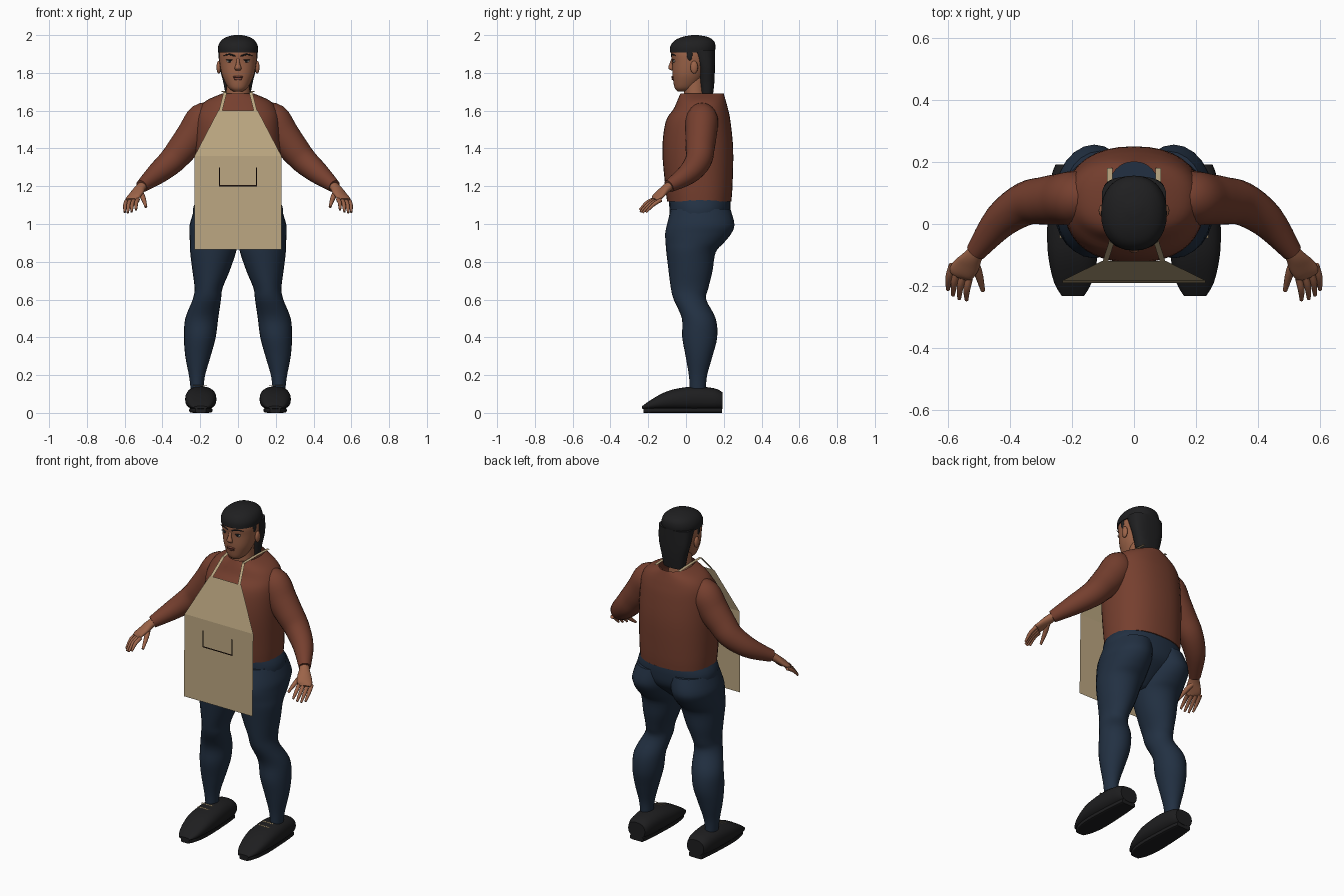
import bpy, bmesh, math
from mathutils import Vector

if "Cube" in bpy.data.objects:
    bpy.data.objects.remove(bpy.data.objects["Cube"])

def mat(name, r, g, b):
    m = bpy.data.materials.new(name)
    m.diffuse_color = (r, g, b, 1)
    m.use_nodes = True
    m.node_tree.nodes["Principled BSDF"].inputs["Base Color"].default_value = m.diffuse_color
    return m

SKIN = mat("skin", .33, .125, .065)
HAIR = mat("hair_black", .014, .014, .015)
SHIRT = mat("shirt_brown", .18, .05, .028)
PANTS = mat("trouser_navy", .016, .03, .055)
TAN = mat("apron_tan", .5, .385, .22)
SHOE = mat("shoe_black", .013, .013, .014)
SEAM = mat("seam_dark", .03, .012, .008)
LIP = mat("lip", .2, .06, .04)
WHITE = mat("eye_white", .5, .45, .4)

def finish(name, bm, m, mirror=False, smooth=True):
    bmesh.ops.recalc_face_normals(bm, faces=bm.faces)
    me = bpy.data.meshes.new(name)
    bm.to_mesh(me)
    bm.free()
    me.materials.append(m)
    ob = bpy.data.objects.new(name, me)
    bpy.context.collection.objects.link(ob)
    if mirror:
        ob.modifiers.new("mirror", 'MIRROR')
    if smooth:
        bpy.ops.object.select_all(action='DESELECT')
        ob.select_set(True)
        bpy.context.view_layer.objects.active = ob
        bpy.ops.object.shade_smooth_by_angle(angle=math.radians(50))
    return ob

def spline(rows, steps):
    """Catmull-Rom interpolation of the section rows."""
    out, n = [], len(rows)
    for i in range(n - 1):
        a, b, c, d = (rows[max(0, min(n - 1, i + k))] for k in (-1, 0, 1, 2))
        for s in range(steps):
            t = s / steps
            out.append([q + .5 * t * (r - p + t * (2*p - 5*q + 4*r - w + t * (3*(q - r) + w - p)))
                        for p, q, r, w in zip(a, b, c, d)])
    return out + [list(rows[-1])]

def loft(name, rows, m, axis='T', n=24, steps=4, power=2.0, mirror=False, caps=(True, True)):
    """Skin superellipse sections (x, y, z, ra, rb); axis Z or Y fixes the section plane, T follows the path."""
    rows = spline(rows, steps)
    bm = bmesh.new()
    rings = []
    for i, r in enumerate(rows):
        c = Vector(r[:3])
        u, v = Vector((1, 0, 0)), Vector((0, 1, 0))
        if axis == 'Y':
            v = Vector((0, 0, 1))
        elif axis == 'T':
            t = Vector(rows[min(i + 1, len(rows) - 1)][:3]) - Vector(rows[max(i - 1, 0)][:3])
            t.normalize()
            u = t.cross(Vector((0, 0, 1))).normalized()
            v = t.cross(u)
        ring = []
        for k in range(n):
            a = 2 * math.pi * k / n
            ca, sa = math.cos(a), math.sin(a)
            ring.append(bm.verts.new(c + u * r[3] * math.copysign(abs(ca) ** (2 / power), ca)
                                     + v * r[4] * math.copysign(abs(sa) ** (2 / power), sa)))
        rings.append(ring)
    for a, b in zip(rings, rings[1:]):
        for k in range(n):
            bm.faces.new((a[k], a[(k + 1) % n], b[(k + 1) % n], b[k]))
    if caps[0]:
        bm.faces.new(rings[0])
    if caps[1]:
        bm.faces.new(rings[-1])
    return finish(name, bm, m, mirror)

def column(name, rows, m, **kw):
    """Upright loft from (z, x centre, y front, y back, half width)."""
    return loft(name, [(x, (f + b) / 2, z, w, (b - f) / 2) for z, x, f, b, w in rows], m, axis='Z', **kw)

def blob(name, loc, size, m, mirror=True):
    bm = bmesh.new()
    bmesh.ops.create_uvsphere(bm, u_segments=16, v_segments=10, radius=1)
    for v in bm.verts:
        v.co = Vector(a * s + l for a, s, l in zip(v.co, size, loc))
    return finish(name, bm, m, mirror)

def sheet(name, polys, m, mirror=False):
    bm = bmesh.new()
    for p in polys:
        bm.faces.new([bm.verts.new(c) for c in p])
    bmesh.ops.remove_doubles(bm, verts=bm.verts, dist=1e-5)
    return finish(name, bm, m, mirror, False)

# Trousers: pelvis and two legs
column("trouser_seat", [(1.14, 0, -.093, .233, .21), (1.08, 0, -.088, .235, .238), (1.0, 0, -.09, .22, .22),
                        (.93, 0, -.085, .15, .13), (.87, 0, -.03, .08, .04)], PANTS, power=2.3)
column("trouser_leg", [(1.08, .11, -.08, .235, .12), (1.0, .128, -.1, .256, .127), (.95, .13, -.11, .24, .126),
                       (.9, .13, -.108, .2, .125), (.85, .132, -.104, .157, .121), (.75, .143, -.092, .14, .098),
                       (.66, .156, -.08, .118, .074), (.6, .165, -.065, .107, .075), (.5, .192, -.022, .157, .087),
                       (.4, .202, -.02, .165, .084), (.3, .212, -.002, .14, .067), (.2, .217, .015, .112, .043),
                       (.13, .217, .02, .105, .034)], PANTS, mirror=True)

# Shirt: body, open at the neck, and sleeves
column("shirt_body", [(1.12, 0, -.1, .24, .217), (1.2, 0, -.11, .246, .222), (1.39, 0, -.125, .25, .226),
                      (1.54, 0, -.108, .236, .222), (1.61, 0, -.065, .222, .205), (1.655, 0, -.045, .21, .165),
                      (1.69, 0, -.03, .2, .085)], SHIRT, n=36, power=2.3, caps=(True, False))
loft("shirt_sleeve", [(.12, .09, 1.58, .05, .06), (.18, .085, 1.555, .085, .09), (.235, .08, 1.475, .083, .088),
                      (.29, .075, 1.405, .077, .08), (.35, .065, 1.335, .07, .071), (.43, .01, 1.265, .057, .057),
                      (.51, -.09, 1.2, .033, .034)], SHIRT, mirror=True)

# Hands: palm, four fingers and a thumb
loft("palm", [(.485, -.06, 1.22, .025, .024), (.515, -.1, 1.192, .029, .023), (.535, -.13, 1.165, .039, .02),
              (.556, -.155, 1.14, .041, .016), (.563, -.168, 1.128, .032, .01)], SKIN, mirror=True)
for i in range(4):
    f = i / 3
    base = Vector((.53, -.175, 1.13)).lerp(Vector((.586, -.132, 1.128)), f)
    tip = Vector((.54, -.245, 1.075)).lerp(Vector((.6, -.212, 1.062)), f)
    tip += Vector((.004, -.008, -.008)) * math.sin(math.pi * f)
    mid = base.lerp(tip, .5) + Vector((.004, 0, .008))
    loft(f"finger_{i + 1}", [(*base, .011, .011), (*mid, .011, .01), (*tip, .006, .006)], SKIN, n=10, mirror=True)
loft("thumb", [(.525, -.105, 1.18, .015, .015), (.503, -.155, 1.14, .014, .013), (.487, -.215, 1.09, .007, .007)],
     SKIN, n=10, mirror=True)

# Shoes: rounded upper on a flat sole, with laces
loft("shoe", [(.197, y, (lo + hi) / 2, w, (hi - lo) / 2) for y, lo, hi, w in
              [(.192, .02, .11, .056), (.15, .015, .13, .07), (.05, .012, .14, .08), (-.05, .014, .128, .083),
               (-.12, .016, .106, .077), (-.19, .018, .066, .06), (-.232, .022, .036, .036)]],
     SHOE, axis='Y', power=2.4, mirror=True)
loft("shoe_sole", [(.197, y, .014, w, .014) for y, w in
                   [(.19, .045), (.1, .055), (-.08, .062), (-.18, .05), (-.226, .028)]],
     SHOE, axis='Y', n=16, power=5, mirror=True)
for y, z in ((.0, .147), (-.035, .138)):
    sheet("shoe_lace", [[(.165, y, z), (.24, y, z), (.24, y - .01, z - .002), (.165, y - .01, z - .002)]], TAN, True)

# Head, neck and ears
column("neck", [(1.6, 0, -.01, .12, .075), (1.68, 0, -.012, .11, .064), (1.78, 0, -.01, .11, .062)], SKIN)
column("head", [(1.702, 0, -.045, .02, .025), (1.72, 0, -.06, .05, .05), (1.76, 0, -.068, .085, .073),
                (1.80, 0, -.072, .105, .088), (1.86, 0, -.074, .13, .098), (1.91, 0, -.079, .14, .099),
                (1.96, 0, -.055, .13, .083), (1.985, 0, -.02, .1, .05)], SKIN, n=32, power=2.2)
blob("ear", (.102, .043, 1.83), (.012, .02, .034), SKIN)

# Hair: cap, back length and sideburns
column("hair_cap", [(1.908, 0, -.086, .152, .105), (1.94, 0, -.083, .156, .105), (1.97, 0, -.062, .147, .09),
                    (1.99, 0, -.02, .115, .06), (2.0, 0, .03, .065, .02)], HAIR, n=32, power=2.2)
column("hair_back", [(1.685, 0, .078, .143, .066), (1.75, 0, .07, .15, .078), (1.83, 0, .062, .153, .097),
                     (1.92, 0, .02, .154, .104)], HAIR, n=32, power=2.6)
blob("sideburn", (.096, .02, 1.895), (.008, .016, .03), HAIR)

# Face
loft("nose", [(0, -.07, 1.878, .008, .006), (0, -.078, 1.85, .01, .009), (0, -.08, 1.825, .018, .014),
              (0, -.072, 1.813, .013, .007)], SKIN, axis='Z', n=12)
blob("eye", (.043, -.062, 1.862), (.018, .008, .007), WHITE)
blob("iris", (.043, -.067, 1.862), (.008, .005, .007), HAIR)
blob("eyelid_line", (.043, -.066, 1.869), (.021, .008, .003), HAIR)
loft("eyebrow", [(.014, -.077, 1.889, .004, .004), (.045, -.073, 1.898, .004, .004), (.076, -.056, 1.892, .002, .002)],
     HAIR, n=8, mirror=True)
blob("upper_lip", (0, -.069, 1.779), (.027, .008, .006), LIP, False)
blob("lower_lip", (0, -.068, 1.768), (.023, .008, .007), LIP, False)
blob("mouth_line", (0, -.0725, 1.774), (.024, .005, .0015), SEAM, False)

# Apron: sloped bib over a hanging skirt, neck straps and pocket seam
bib, waist, hem = (.105, -.12, 1.6), (.23, -.182, 1.36), (.23, -.19, .865)
flip = lambda p: (-p[0], p[1], p[2])
sheet("apron", [[flip(bib), bib, waist, flip(waist)], [flip(waist), waist, hem, flip(hem)]], TAN)
path = [(.092, -.12, 1.6), (.068, -.045, 1.695), (.078, .06, 1.703), (.078, .18, 1.698)]
sheet("apron_strap", [[(a[0] - .009, *a[1:]), (a[0] + .009, *a[1:]), (b[0] + .009, *b[1:]), (b[0] - .009, *b[1:])]
                      for a, b in zip(path, path[1:])], TAN, True)
for name, x0, x1, z0, z1, mir in (("pocket_side_seam", .094, .1, 1.2, 1.3, True),
                                  ("pocket_bottom_seam", -.1, .1, 1.199, 1.206, False)):
    sheet(name, [[(x0, -.197, z0), (x1, -.197, z0), (x1, -.197, z1), (x0, -.197, z1)]], SEAM, mir)
